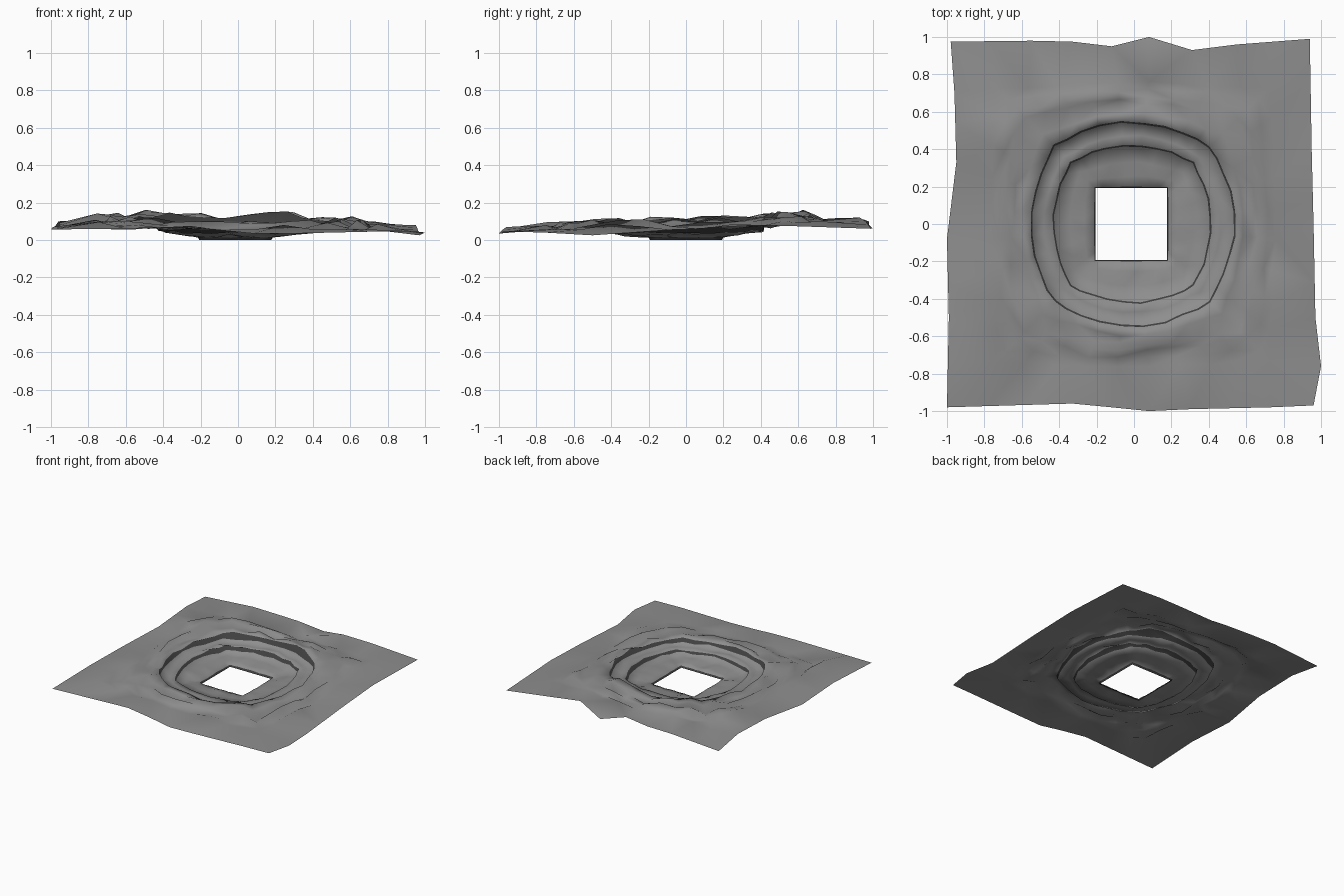
import bpy, bmesh, random, math
from mathutils import Vector

if "Cube" in bpy.data.objects:
    bpy.data.objects.remove(bpy.data.objects["Cube"])

random.seed(7)
PER_SIDE = 9

# Ragged outer border, anticlockwise from the front left corner
border = [(-1, -.98, .055), (-.33, -.96, .07), (-.12, -.98, .055), (.08, -1, .035),
          (.3, -.99, .035), (.73, -.98, .045), (.96, -.97, .045), (1, -.76, .04),
          (.97, -.5, .025), (.96, 0, .06), (.95, .4, .08), (.94, .99, .06),
          (.55, .96, .1), (.31, .93, .12), (.08, 1, .06), (-.12, .95, .11),
          (-.33, .975, .1), (-.55, .98, .1), (-.98, .975, .07), (-.96, .7, .1),
          (-.95, .33, .08), (-1, -.08, .055), (-.99, -.5, .07)]

# half size, roundness (0 square, 1 circle), height, height noise, plan noise
rings = [(.192, 0, 0, 0, 0), (.199, .05, .015, .003, 0), (.25, .3, .024, .008, .012),
         (.32, .55, .032, .010, .012), (.40, .75, .042, .008, .012),
         (.408, .75, .070, .009, .012), (.45, .8, .066, .012, .012),
         (.515, .8, .074, .009, .012), (.523, .8, .108, .014, .012),
         (.57, .65, .103, .022, .016), (.63, .35, .088, .020, .016),
         (.66, .3, .100, .022, .016), (.71, .2, .080, .018, .016),
         (.75, .12, .084, .022, .016)]
WALLS = (0, 4, 7)

# Mounds on the upper terraces: x, y, height, radius
mounds = [(-.38, .57, .035, .16), (.21, .57, .04, .14), (-.74, .45, .03, .18),
          (.5, .5, .012, .15)]


def square_points():
    """Points round a unit square, starting front left."""
    corners = [Vector(c) for c in ((-1, -1), (1, -1), (1, 1), (-1, 1))]
    return [corners[s].lerp(corners[(s + 1) % 4], i / PER_SIDE)
            for s in range(4) for i in range(PER_SIDE)]


def ring_points(half, roundness, height, znoise, pnoise, prev):
    """One ring of the terraces, with the shove given to each point."""
    pts, shoves = [], []
    for k, p in enumerate(square_points()):
        q = p.lerp(p.normalized() * 1.06, roundness) * half
        shove = 1 + random.uniform(-pnoise, pnoise)
        # Vertical walls share the shove of the ring below
        if prev and half - prev[0] < .01:
            shove = prev[1][k]
        shoves.append(shove)
        # Ground rises a little towards the back and left
        z = height + (.022 * q.y - .010 * q.x) * min(1, height / .07)
        z += random.uniform(-znoise, znoise)
        if half > .52:
            z += sum(h * math.exp(-((q.x - x) ** 2 + (q.y - y) ** 2) / r ** 2)
                     for x, y, h, r in mounds)
        z = min(max(z, .055), .168) if half > .52 else max(z, 0)
        pts.append(Vector((q.x * shove - .018 * (1 - half), q.y * shove, z)))
    return pts, shoves


def border_points():
    """Border resampled side by side so that the four corners line up."""
    keys = [Vector(b) for b in border] + [Vector(border[0])]
    corner_ids = [0, 6, 11, 18, len(keys) - 1]
    pts = []
    for s in range(4):
        side = keys[corner_ids[s]:corner_ids[s + 1] + 1]
        axis = s % 2
        span = side[-1][axis] - side[0][axis]
        params = [(k[axis] - side[0][axis]) / span for k in side]
        # Snap the samples to nearby key points
        for i in range(PER_SIDE):
            t = i / PER_SIDE
            near = min(params, key=lambda v: abs(v - t))
            t = near if abs(near - t) < .055 else t
            j = max(k for k in range(len(side) - 1) if params[k] <= t + 1e-6)
            f = (t - params[j]) / (params[j + 1] - params[j])
            pts.append(side[j].lerp(side[j + 1], f))
    return pts


def material(name, grey):
    mat = bpy.data.materials.new(name)
    mat.diffuse_color = (grey, grey, grey, 1)
    mat.use_nodes = True
    mat.node_tree.nodes["Principled BSDF"].inputs["Base Color"].default_value = mat.diffuse_color
    return mat


# Terraced ground: rings bridged from the square hole to the border
loops, prev = [], None
for r in rings:
    pts, shoves = ring_points(*r, prev)
    loops.append(pts)
    prev = (r[0], shoves)
loops.append(border_points())

bm = bmesh.new()
vloops = [[bm.verts.new(p) for p in loop] for loop in loops]
n = PER_SIDE * 4
for k, (a, b) in enumerate(zip(vloops, vloops[1:])):
    for i in range(n):
        j = (i + 1) % n
        face = bm.faces.new((a[i], b[i], b[j], a[j]))
        face.material_index = 1 if k in WALLS else 0
        face.smooth = True
bmesh.ops.recalc_face_normals(bm, faces=bm.faces)
if sum(f.normal.z for f in bm.faces) < 0:
    bmesh.ops.reverse_faces(bm, faces=bm.faces)
bmesh.ops.triangulate(bm, faces=bm.faces)

mesh = bpy.data.meshes.new("terraced_ground")
bm.to_mesh(mesh)
bm.free()
mesh.materials.append(material("ground_grey", .27))
mesh.materials.append(material("wall_grey", .05))
ground = bpy.data.objects.new("terraced_ground", mesh)
bpy.context.collection.objects.link(ground)
